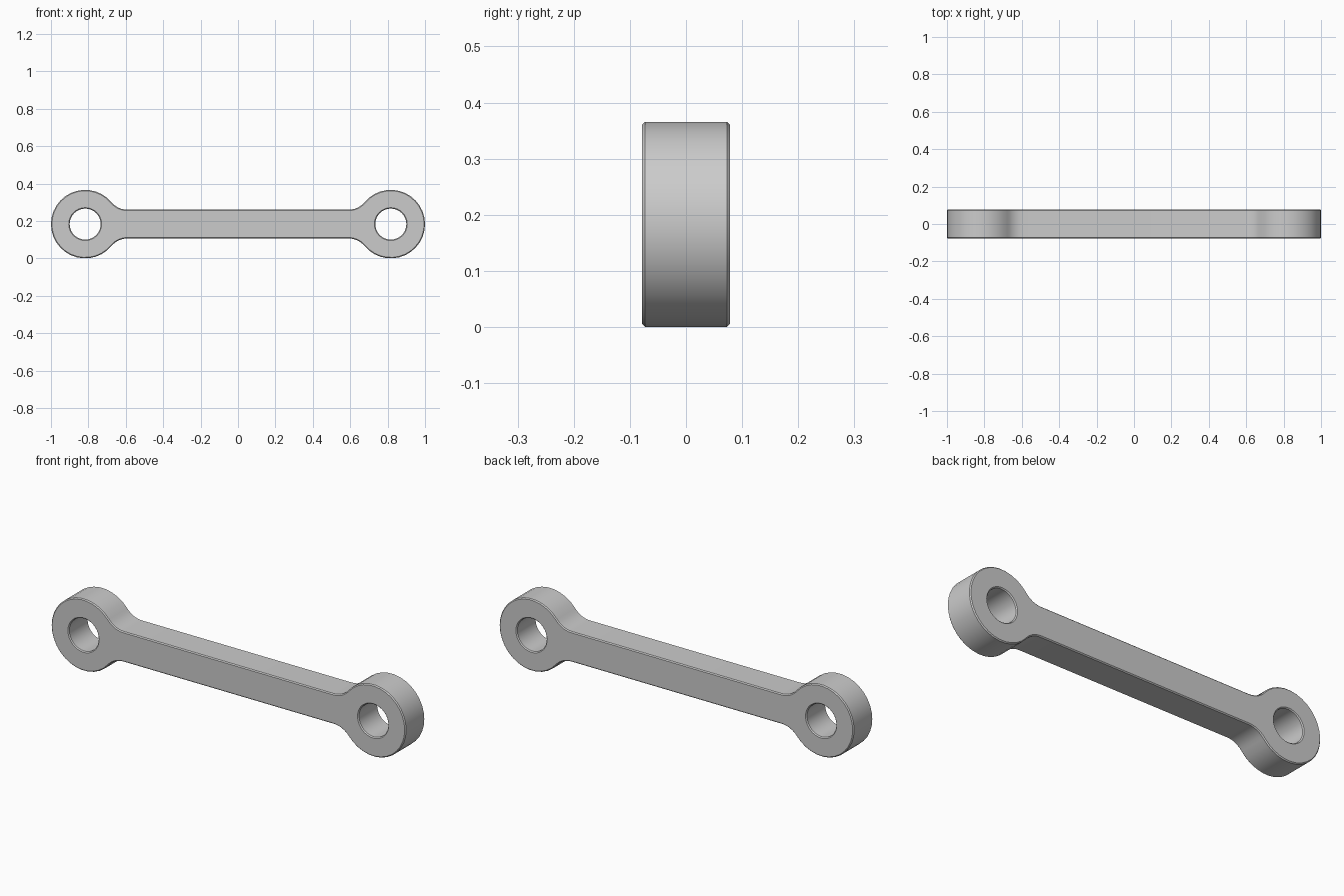
import bpy, bmesh
from math import sin, cos, pi, atan2, radians
from mathutils import Vector

cube = bpy.data.objects.get("Cube")
if cube:
    bpy.data.objects.remove(cube, do_unlink=True)

# Main sizes
EYE_X, EYE_R, HOLE_R = 0.817, 0.183, 0.083
BAR_HALF, DEPTH_HALF, CHAMFER = 0.077, 0.078, 0.005
FILLET_R = 0.109
FILLET_DZ = BAR_HALF + FILLET_R
FILLET_DX = ((EYE_R + FILLET_R) ** 2 - FILLET_DZ ** 2) ** 0.5


def arc(cx, cz, r, start, end, steps):
    return [Vector((cx + r * cos(start + (end - start) * i / steps),
                    cz + r * sin(start + (end - start) * i / steps)))
            for i in range(steps + 1)]


def link_outline():
    """Counter-clockwise outline: round end with fillets, then its half-turn copy."""
    a = atan2(FILLET_DZ, -FILLET_DX)
    fx = EYE_X - FILLET_DX
    half = arc(fx, -FILLET_DZ, FILLET_R, pi / 2, pi - a, 6)[:-1]
    half += arc(EYE_X, 0, EYE_R, -a, a, 26)
    half += arc(fx, FILLET_DZ, FILLET_R, a - pi, -pi / 2, 6)[1:]
    return half + [-p for p in half]


def inset(points, d):
    """Move a counter-clockwise loop inward by d."""
    result = []
    for i, p in enumerate(points):
        t = ((p - points[i - 1]).normalized()
             + (points[(i + 1) % len(points)] - p).normalized()).normalized()
        result.append(p + Vector((-t.y, t.x)) * d)
    return result


def add_wall(bm, points, d):
    """Chamfered wall around a loop; returns its front and back rim edges."""
    shoulder = DEPTH_HALF - CHAMFER
    layers = [(d, -DEPTH_HALF), (0, -shoulder), (0, shoulder), (d, DEPTH_HALF)]
    rings = [[bm.verts.new((p.x, y, p.y + EYE_R)) for p in inset(points, off)]
             for off, y in layers]
    n = len(points)
    for lower, upper in zip(rings, rings[1:]):
        for i in range(n):
            j = (i + 1) % n
            bm.faces.new((lower[i], lower[j], upper[j], upper[i]))
    return [[bm.edges.get((ring[i], ring[(i + 1) % n])) for i in range(n)]
            for ring in (rings[0], rings[-1])]


# Outer wall and the two pin holes
bm = bmesh.new()
front, back = add_wall(bm, link_outline(), CHAMFER)
for side in (-1, 1):
    hole = arc(side * EYE_X, 0, HOLE_R, 0, 2 * pi, 32)[:-1]
    f, b = add_wall(bm, hole, -CHAMFER)
    front += f
    back += b

# Flat front and back faces
for rim, y in ((front, -1), (back, 1)):
    bmesh.ops.triangle_fill(bm, edges=rim, use_beauty=True, normal=(0, y, 0))
bmesh.ops.recalc_face_normals(bm, faces=bm.faces)

mesh = bpy.data.meshes.new("connecting_link")
bm.to_mesh(mesh)
bm.free()
link = bpy.data.objects.new("connecting_link", mesh)
bpy.context.collection.objects.link(link)

# Plain grey material
grey = bpy.data.materials.new("plain grey")
grey.use_nodes = True
colour = (0.6, 0.6, 0.6, 1)
grey.diffuse_color = colour
for node in grey.node_tree.nodes:
    if node.type == "BSDF_PRINCIPLED":
        node.inputs["Base Color"].default_value = colour
mesh.materials.append(grey)

# Smooth round walls, crisp chamfers
bpy.ops.object.select_all(action="DESELECT")
link.select_set(True)
bpy.context.view_layer.objects.active = link
bpy.ops.object.shade_smooth_by_angle(angle=radians(30))
